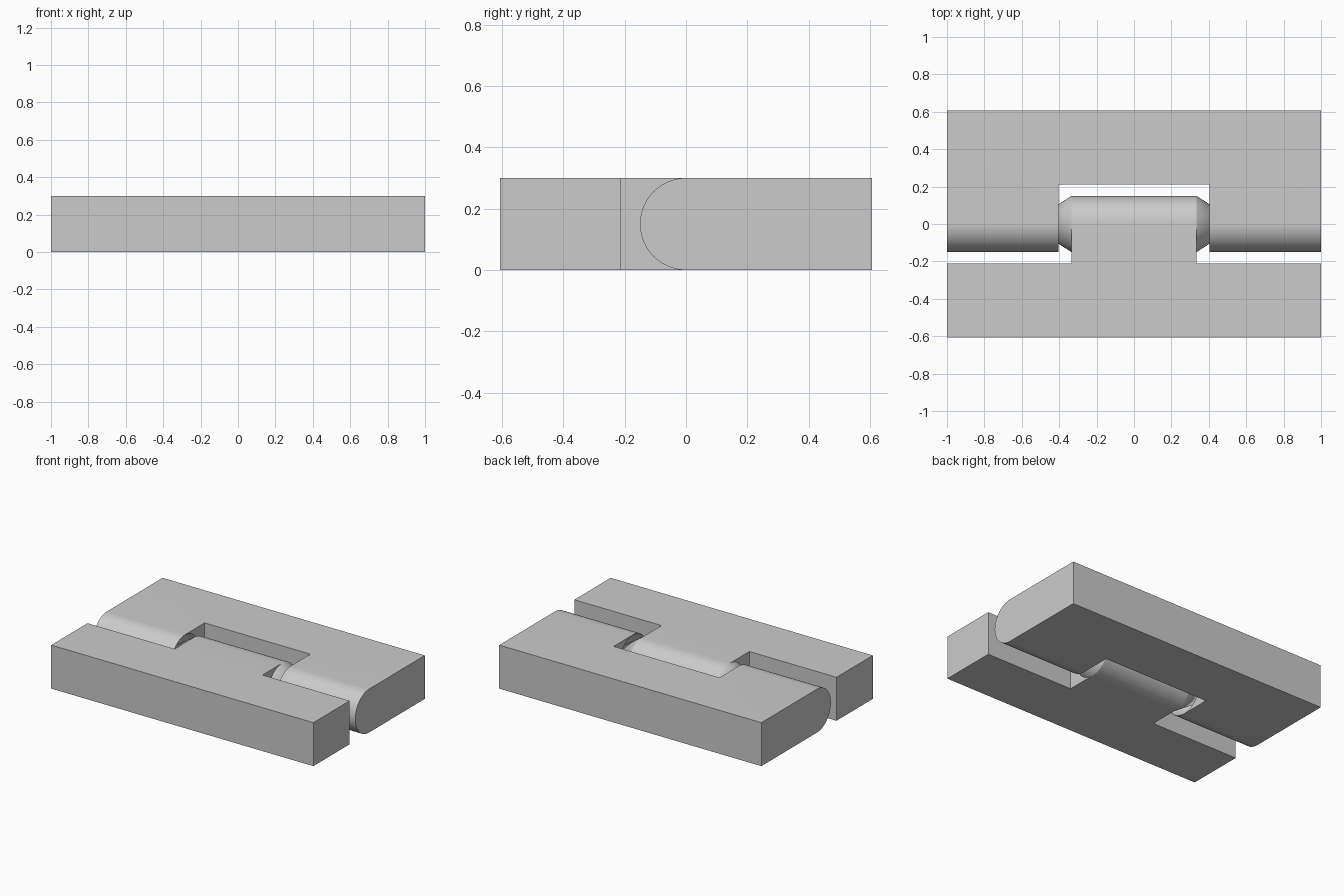
import bpy, bmesh, math
from mathutils import Matrix

if "Cube" in bpy.data.objects:
    bpy.data.objects.remove(bpy.data.objects["Cube"])

R = 0.15            # knuckle radius, half the leaf thickness
DEPTH = 0.607       # distance from pin axis to leaf edge
GAP_Y = 0.212       # clearance line behind each knuckle
TONGUE = 0.335      # half width of the middle knuckle
NOTCH = 0.403       # half width of the opening around it
CONE = 0.23         # length of the conical pivots

grey = bpy.data.materials.new("plain_grey")
grey.use_nodes = True
grey.diffuse_color = (0.6, 0.6, 0.6, 1)
grey.node_tree.nodes["Principled BSDF"].inputs["Base Color"].default_value = (0.6, 0.6, 0.6, 1)


def add_object(name, bm):
    bmesh.ops.recalc_face_normals(bm, faces=bm.faces)
    mesh = bpy.data.meshes.new(name)
    bm.to_mesh(mesh)
    bm.free()
    mesh.materials.append(grey)
    ob = bpy.data.objects.new(name, mesh)
    bpy.context.collection.objects.link(ob)
    return ob


def leaf(name, side):
    """Slab with one rounded edge; side is the y direction of the flat edge."""
    arc = [math.pi / 2 + math.pi * i / 32 for i in range(33)]
    profile = [(R * math.cos(a), R + R * math.sin(a)) for a in arc]
    profile += [(DEPTH, 0), (DEPTH, 2 * R)]
    bm = bmesh.new()
    face = bm.faces.new([bm.verts.new((-1, side * y, z)) for y, z in profile])
    out = bmesh.ops.extrude_face_region(bm, geom=[face])
    moved = [v for v in out["geom"] if isinstance(v, bmesh.types.BMVert)]
    bmesh.ops.translate(bm, verts=moved, vec=(2, 0, 0))
    return add_object(name, bm)


def box(name, x0, x1, y0, y1):
    bm = bmesh.new()
    bmesh.ops.create_cube(bm, size=1)
    bmesh.ops.scale(bm, vec=(x1 - x0, y1 - y0, 1), verts=bm.verts)
    bmesh.ops.translate(bm, vec=((x0 + x1) / 2, (y0 + y1) / 2, R), verts=bm.verts)
    return add_object(name, bm)


def cone(name, side, base_x, radius, length, capped):
    """Cone on the pin axis, pointing outwards."""
    bm = bmesh.new()
    bmesh.ops.create_cone(bm, cap_ends=capped, segments=64, radius1=radius,
                          radius2=0, depth=length)
    bmesh.ops.remove_doubles(bm, verts=bm.verts, dist=0.0001)
    turn = Matrix.Rotation(side * math.pi / 2, 4, "Y")
    move = Matrix.Translation((side * (base_x + length / 2), 0, R))
    bmesh.ops.transform(bm, matrix=move @ turn, verts=bm.verts)
    return add_object(name, bm)


def select(ob):
    bpy.ops.object.select_all(action="DESELECT")
    ob.select_set(True)
    bpy.context.view_layer.objects.active = ob


def cut(ob, cutter):
    select(ob)
    mod = ob.modifiers.new("cut", "BOOLEAN")
    mod.operation = "DIFFERENCE"
    mod.solver = "EXACT"
    mod.object = cutter
    bpy.ops.object.modifier_apply(modifier=mod.name)
    bpy.data.objects.remove(cutter)


def smooth(ob):
    select(ob)
    bpy.ops.object.shade_smooth_by_angle(angle=math.radians(25))


# Back leaf: central opening, with a conical socket in each outer knuckle
back_leaf = leaf("back_leaf", 1)
cut(back_leaf, box("opening_cutter", -NOTCH, NOTCH, -1, GAP_Y))
for side in (-1, 1):
    slope = R / CONE
    start = NOTCH - 0.06
    radius = 0.148 + 0.06 * slope
    cut(back_leaf, cone("socket_cutter", side, start, radius, radius / slope, True))
smooth(back_leaf)

# Front leaf: corners removed to leave the middle knuckle
front_leaf = leaf("front_leaf", -1)
for side in (-1, 1):
    x0, x1 = sorted((side * TONGUE, side * 1.2))
    cut(front_leaf, box("corner_cutter", x0, x1, -GAP_Y, 1))
smooth(front_leaf)

# Conical pivots on the ends of the middle knuckle
for side, label in ((-1, "right"), (1, "left")):
    smooth(cone(label + "_pivot", side, TONGUE, R, CONE, False))
